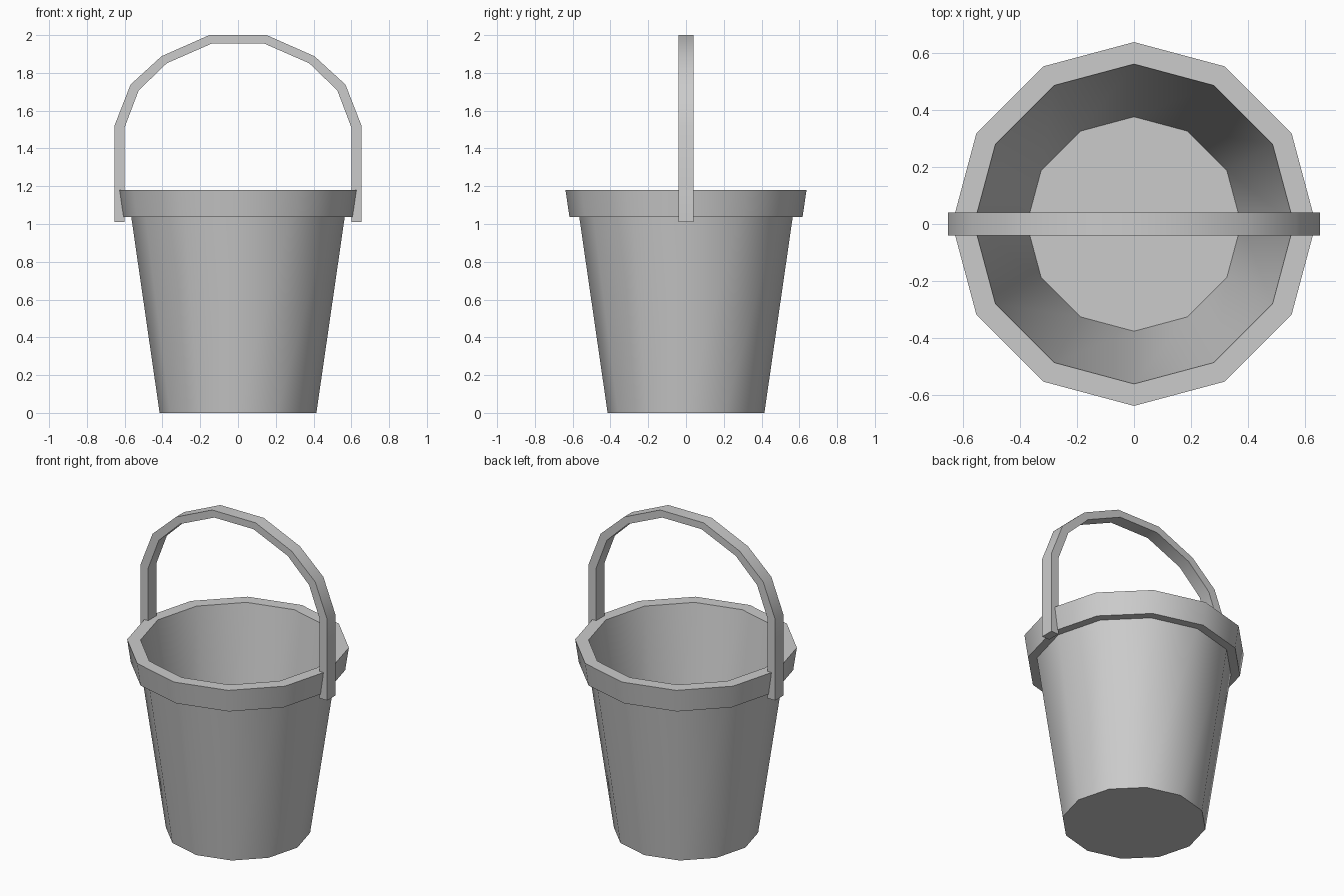
import bpy, bmesh
from math import cos, sin, pi, radians

if "Cube" in bpy.data.objects:
    bpy.data.objects.remove(bpy.data.objects["Cube"])

SIDES = 12


def finish(name, bm):
    bmesh.ops.recalc_face_normals(bm, faces=bm.faces)
    mesh = bpy.data.meshes.new(name)
    bm.to_mesh(mesh)
    bm.free()
    obj = bpy.data.objects.new(name, mesh)
    bpy.context.collection.objects.link(obj)
    bpy.ops.object.select_all(action='DESELECT')
    obj.select_set(True)
    bpy.context.view_layer.objects.active = obj
    bpy.ops.object.shade_smooth_by_angle(angle=radians(40))
    return obj


def bridge(bm, a, b):
    n = len(a)
    for i in range(n):
        j = (i + 1) % n
        bm.faces.new((a[i], a[j], b[j], b[i]))


# Bucket: (radius, z) profile from outer base, over the rim, to the inner floor
profile = [(0.415, 0), (0.565, 1.037), (0.617, 1.037),
           (0.638, 1.18), (0.561, 1.18), (0.376, 0.04)]
bm = bmesh.new()
rings = [[bm.verts.new((r * cos(2 * pi * i / SIDES), r * sin(2 * pi * i / SIDES), z))
          for i in range(SIDES)] for r, z in profile]
for lower, upper in zip(rings, rings[1:]):
    bridge(bm, lower, upper)
bm.faces.new(rings[0])
bm.faces.new(rings[-1])
finish("bucket", bm)

# Handle: half of the outer and inner arch, mirrored, swept as a flat strap
outer = [(0.653, 1.01), (0.653, 1.523), (0.569, 1.738), (0.405, 1.888), (0.152, 2.0)]
inner = [(0.6, 1.01), (0.6, 1.512), (0.526, 1.707), (0.377, 1.851), (0.137, 1.956)]
outer += [(-x, z) for x, z in reversed(outer)]
inner += [(-x, z) for x, z in reversed(inner)]
W = 0.041
bm = bmesh.new()
sections = [[bm.verts.new(p) for p in ((ox, -W, oz), (ox, W, oz), (ix, W, iz), (ix, -W, iz))]
            for (ox, oz), (ix, iz) in zip(outer, inner)]
for a, b in zip(sections, sections[1:]):
    bridge(bm, a, b)
bm.faces.new(sections[0])
bm.faces.new(sections[-1])
finish("handle", bm)
